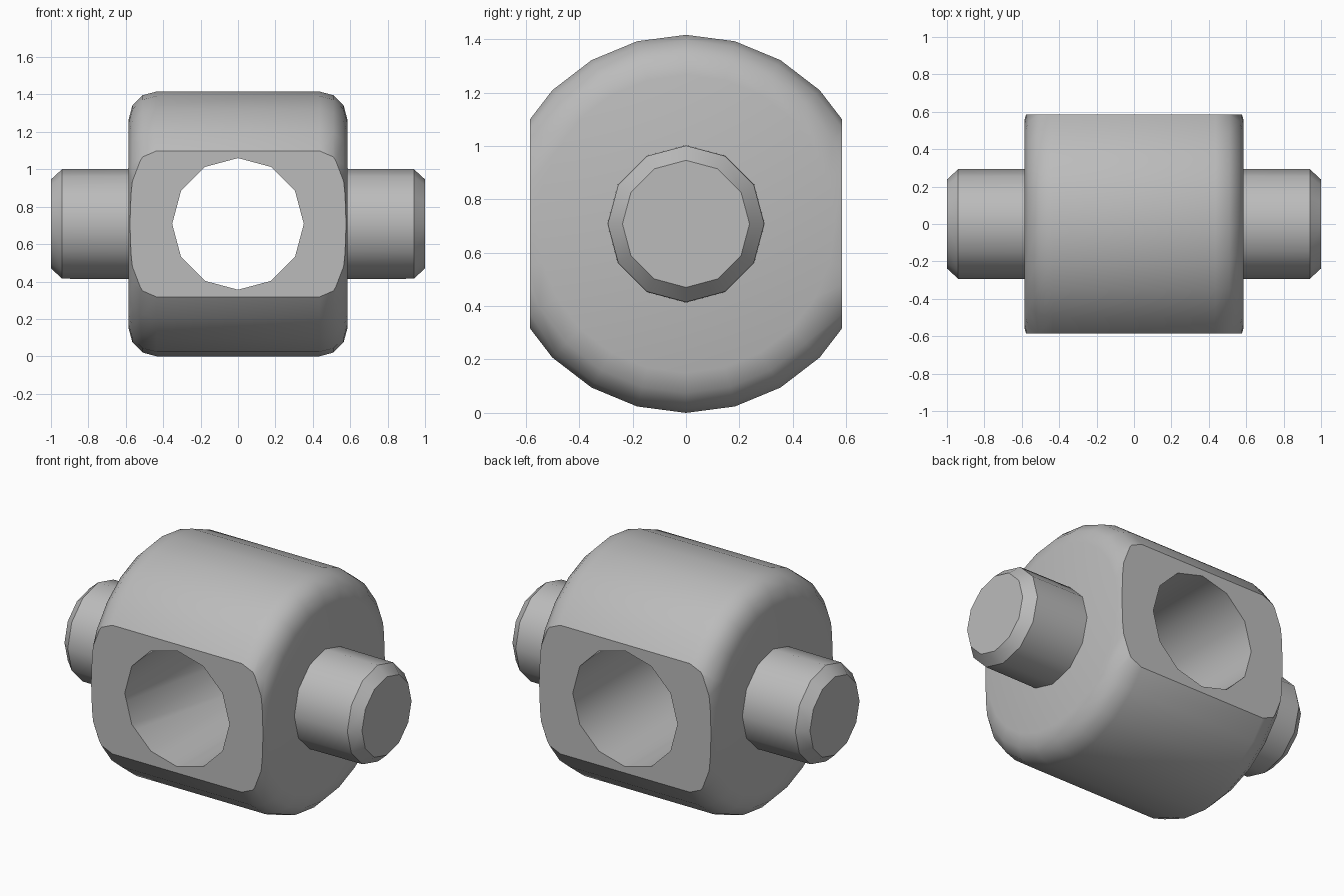
import bpy, bmesh, math
from mathutils import Matrix

cube = bpy.data.objects.get("Cube")
if cube:
    bpy.data.objects.remove(cube, do_unlink=True)

AXIS_Z = 0.708   # height of the pin axis
HALF = 0.585     # half width of the block
RADIUS = 0.708
FILLET = 0.15

metal = bpy.data.materials.new("plain grey metal")
metal.use_nodes = True
grey = (0.5, 0.5, 0.5, 1)
metal.diffuse_color = grey
metal.node_tree.nodes["Principled BSDF"].inputs["Base Color"].default_value = grey


def lathe(bm, profile, sides):
    """Spin (x, radius) points around the x axis; close both ends."""
    rings = []
    for x, r in profile:
        ring = []
        for i in range(sides):
            a = math.tau * i / sides
            ring.append(bm.verts.new((x, r * math.sin(a), AXIS_Z + r * math.cos(a))))
        rings.append(ring)
    for a, b in zip(rings, rings[1:]):
        for i in range(sides):
            j = (i + 1) % sides
            bm.faces.new((a[i], a[j], b[j], b[i]))
    bm.faces.new(rings[0])
    bm.faces.new(rings[-1])
    bmesh.ops.recalc_face_normals(bm, faces=bm.faces)


def make_object(name, bm):
    mesh = bpy.data.meshes.new(name)
    bm.to_mesh(mesh)
    bm.free()
    mesh.materials.append(metal)
    obj = bpy.data.objects.new(name, mesh)
    bpy.context.collection.objects.link(obj)
    return obj


def smooth(obj, degrees):
    bpy.ops.object.select_all(action="DESELECT")
    obj.select_set(True)
    bpy.context.view_layer.objects.active = obj
    bpy.ops.object.shade_smooth_by_angle(angle=math.radians(degrees))


# Block: drum with rounded rims, cut flat at front and back
rim = []
for k in range(4):
    a = math.pi / 2 * k / 3
    rim.append((HALF - FILLET * (1 - math.cos(a)), RADIUS - FILLET * (1 - math.sin(a))))
profile = [(-x, r) for x, r in rim] + rim[::-1]
bm = bmesh.new()
lathe(bm, profile, 24)
for side in (-1, 1):
    geom = bm.verts[:] + bm.edges[:] + bm.faces[:]
    cut = bmesh.ops.bisect_plane(bm, geom=geom, plane_co=(0, side * HALF, 0),
                                 plane_no=(0, side, 0), clear_outer=True)
    edges = [e for e in cut["geom_cut"] if isinstance(e, bmesh.types.BMEdge)]
    bmesh.ops.holes_fill(bm, edges=edges, sides=0)
bmesh.ops.recalc_face_normals(bm, faces=bm.faces)
block = make_object("cross_block", bm)

# Cross hole running front to back
bm = bmesh.new()
bmesh.ops.create_cone(bm, cap_ends=True, segments=12, radius1=0.352, radius2=0.352, depth=2,
                      matrix=Matrix.Translation((0, 0, AXIS_Z)) @ Matrix.Rotation(math.pi / 2, 4, "X"))
cutter = make_object("hole_cutter", bm)
cutter.hide_render = True
hole = block.modifiers.new("cross hole", "BOOLEAN")
hole.operation = "DIFFERENCE"
hole.solver = "EXACT"
hole.object = cutter
bpy.context.view_layer.objects.active = block
bpy.ops.object.modifier_apply(modifier=hole.name)
bpy.data.objects.remove(cutter, do_unlink=True)
smooth(block, 35)

# Pins with chamfered tips
for name, side in (("left_pin", 1), ("right_pin", -1)):
    bm = bmesh.new()
    lathe(bm, [(side * x, r) for x, r in ((0.57, 0.295), (0.94, 0.293), (1.0, 0.238))], 12)
    smooth(make_object(name, bm), 35)
